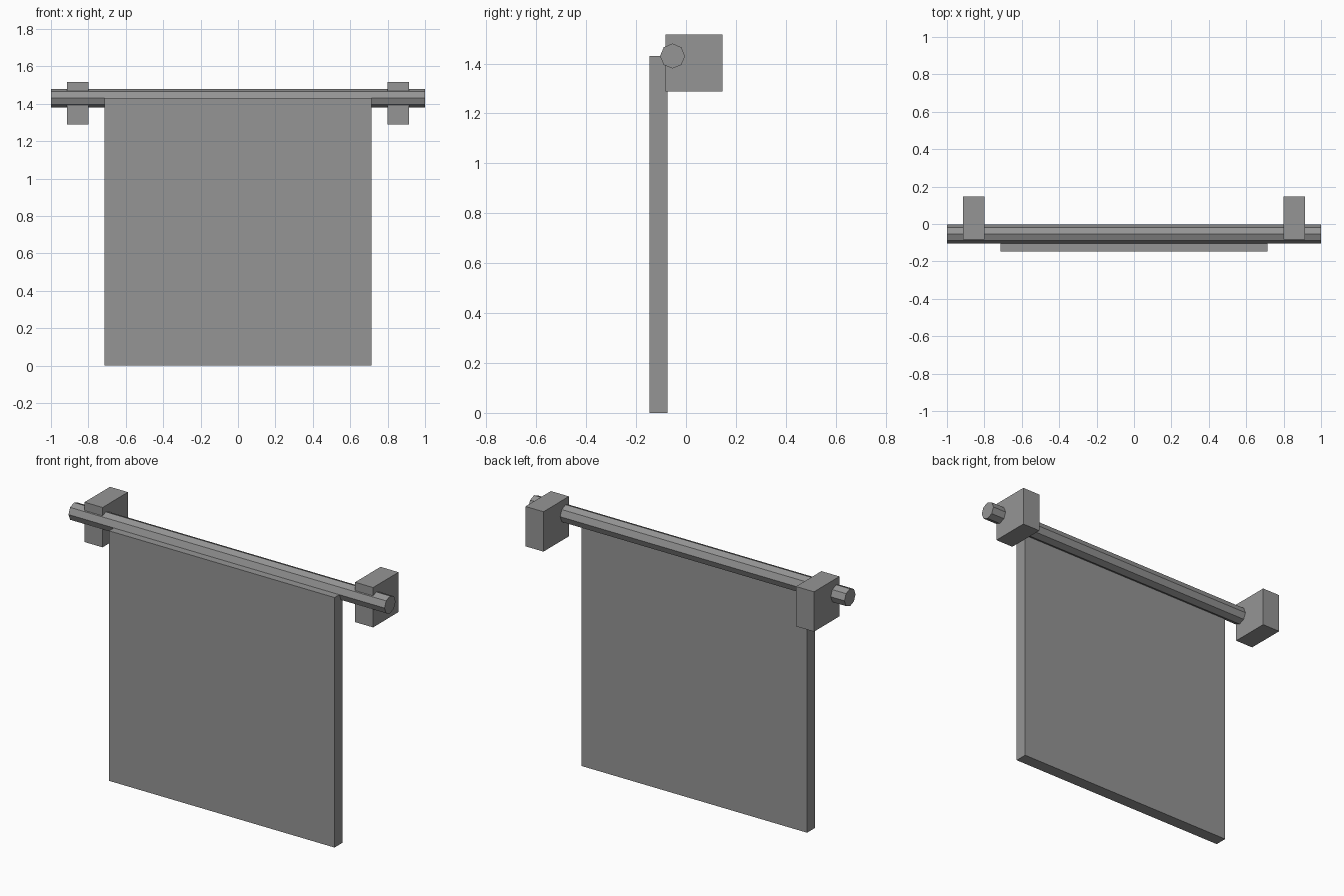
import bpy
import math

cube = bpy.data.objects.get("Cube")
if cube:
    bpy.data.objects.remove(cube, do_unlink=True)

grey = bpy.data.materials.new("mid_grey")
grey.use_nodes = True
COLOUR = (0.3, 0.3, 0.3, 1.0)
grey.diffuse_color = COLOUR
grey.node_tree.nodes["Principled BSDF"].inputs["Base Color"].default_value = COLOUR


def box(name, low, high):
    """Add a box between two opposite corners."""
    centre = [(a + b) / 2 for a, b in zip(low, high)]
    bpy.ops.mesh.primitive_cube_add(size=1, location=centre)
    part = bpy.context.object
    part.name = name
    part.scale = [b - a for a, b in zip(low, high)]
    bpy.ops.object.transform_apply(location=False, rotation=False, scale=True)
    part.data.materials.append(grey)
    return part


# Hanging panel
box("hanging_panel", (-0.714, -0.147, 0), (0.714, -0.075, 1.43))

# Eight-sided rail along x
bpy.ops.mesh.primitive_cylinder_add(
    vertices=8, radius=0.05, depth=2, location=(0, -0.054, 1.43),
    rotation=(0, math.pi / 2, 0))
rail = bpy.context.object
rail.name = "rail"
rail.data.materials.append(grey)

# Wall brackets at both ends
for side, x in (("left", 0.856), ("right", -0.856)):
    box(side + "_bracket", (x - 0.057, -0.083, 1.288), (x + 0.057, 0.147, 1.516))
